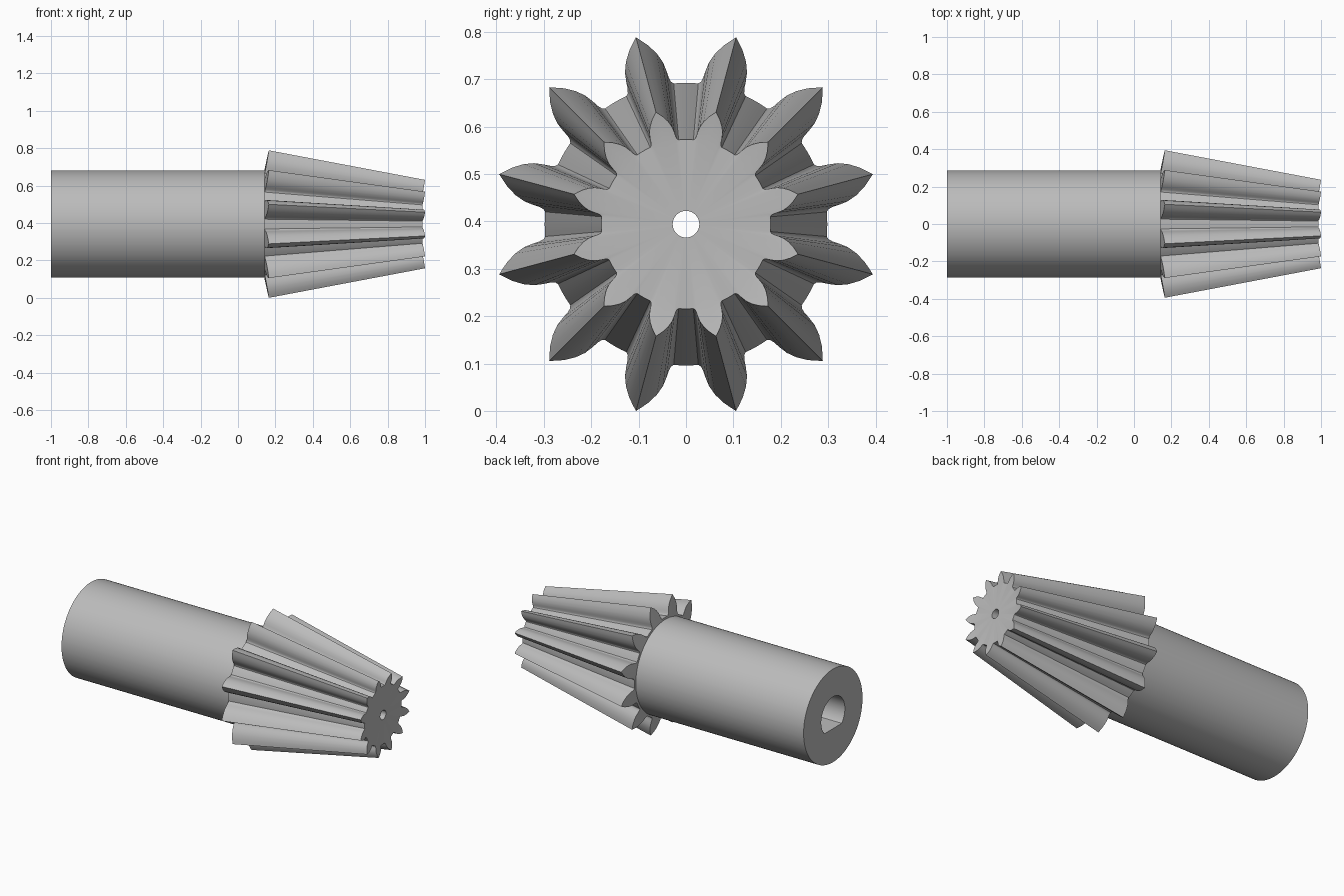
import bpy, bmesh, math

if "Cube" in bpy.data.objects:
    bpy.data.objects.remove(bpy.data.objects["Cube"], do_unlink=True)

TEETH = 12
TIP, ROOT = 0.408, 0.298          # radii at the large end of the teeth
APEX = 2.25                       # point on the axis the teeth taper towards
SHAFT, BORE, FLAT, PILOT = 0.286, 0.115, 0.08, 0.028
BORE_END = 0.855
AXIS_Z = TIP * math.cos(math.pi / TEETH)

# Half tooth outline: (radius, degrees from the tooth centre)
half = [(0.397, 1.45), (0.385, 3.1), (0.365, 5.3), (0.345, 6.9), (0.325, 7.8),
        (0.311, 8.3), (0.302, 9.0), (ROOT, 10), (ROOT, 12.5)]
tooth = [(r, -a) for r, a in reversed(half)] + [(TIP, 0)] + half + [(ROOT, 15)]
outline = [(r, math.radians(a + 30 * k + 15)) for k in range(TEETH) for r, a in tooth]


def circle(x, r):
    return [(x, r, a) for _, a in outline]


def keyed(x):
    # Round bore with a flat along the bottom
    return [(x, min(BORE, FLAT / max(-math.cos(a), 0.01)), a) for _, a in outline]


def gear(tip_x):
    # Tooth section shrunk towards the apex, on a sloping end face
    s = (APEX - tip_x) / (APEX - 0.165)
    return [(tip_x - 0.2 * s * (TIP - r), s * r, a) for r, a in outline]


big, small = gear(0.165), gear(1.0)
front_x = min(p[0] for p in small)

# Rings around the axis, running over the outside and back through the bore
rings = [keyed(-1), circle(-1, SHAFT), circle(0.141, SHAFT), big, small,
         circle(front_x, 0.172), circle(front_x, PILOT),
         circle(BORE_END, PILOT), keyed(BORE_END)]

bm = bmesh.new()
loops = [[bm.verts.new((x, r * math.sin(a), AXIS_Z + r * math.cos(a)))
          for x, r, a in ring] for ring in rings]
n = len(outline)
for i, lower in enumerate(loops):
    upper = loops[(i + 1) % len(loops)]
    for j in range(n):
        k = (j + 1) % n
        bm.faces.new((lower[j], lower[k], upper[k], upper[j]))
bmesh.ops.recalc_face_normals(bm, faces=bm.faces)
mesh = bpy.data.meshes.new("bevel_pinion_shaft")
bm.to_mesh(mesh)
bm.free()

# Plain grey metal
grey = bpy.data.materials.new("plain_grey")
grey.use_nodes = True
color = (0.5, 0.5, 0.5, 1)
grey.diffuse_color = color
grey.node_tree.nodes["Principled BSDF"].inputs["Base Color"].default_value = color
mesh.materials.append(grey)

pinion = bpy.data.objects.new("bevel_pinion_shaft", mesh)
bpy.context.collection.objects.link(pinion)
bpy.ops.object.select_all(action='DESELECT')
pinion.select_set(True)
bpy.context.view_layer.objects.active = pinion
bpy.ops.object.shade_smooth_by_angle(angle=math.radians(30))
